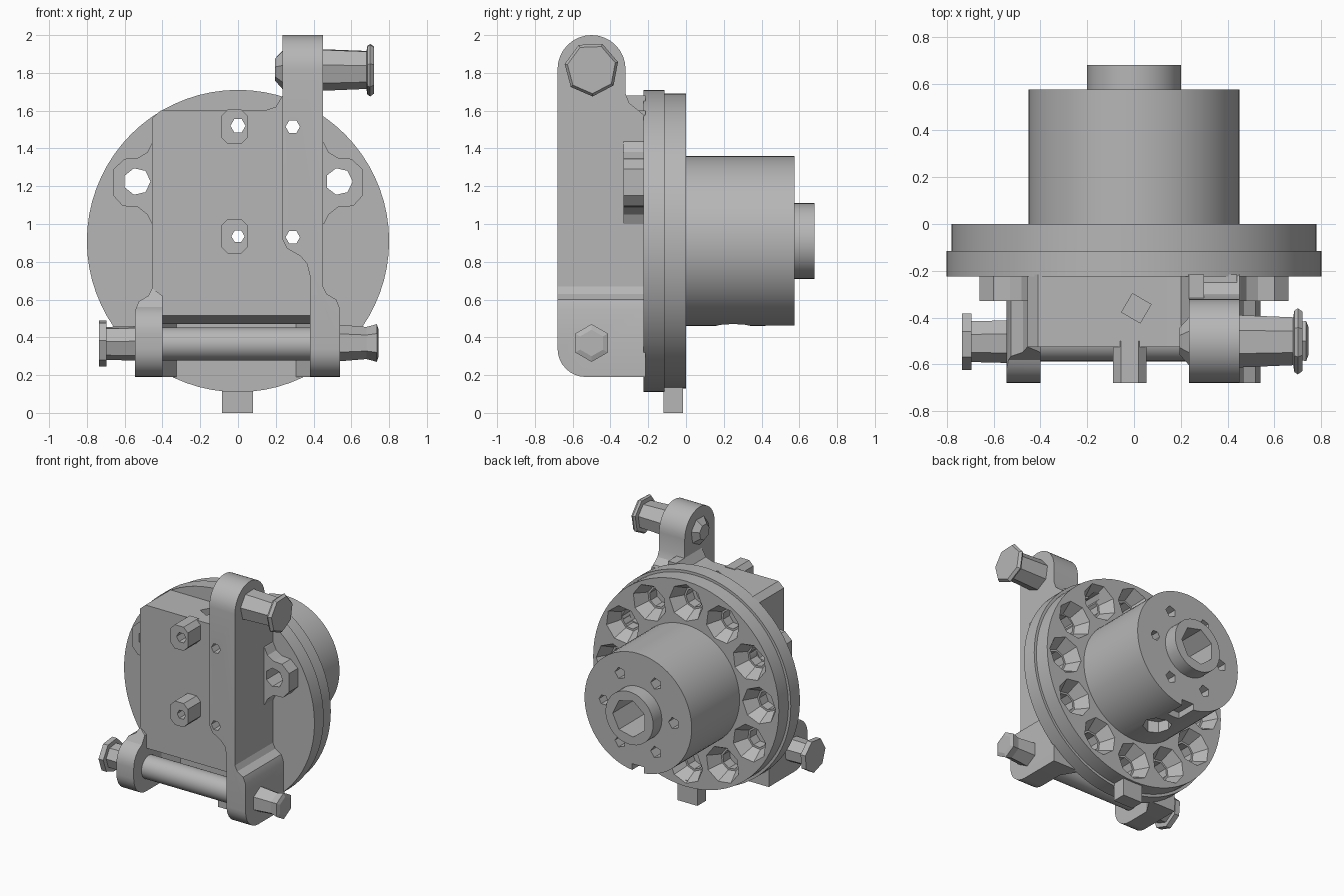
import bpy, bmesh
from math import sin, cos, pi, radians
from mathutils import Vector

old = bpy.data.objects.get("Cube")
if old:
    bpy.data.objects.remove(old, do_unlink=True)

grey = bpy.data.materials.new("plain grey")
grey.use_nodes = True
grey.diffuse_color = (0.47, 0.47, 0.47, 1)
grey.node_tree.nodes["Principled BSDF"].inputs["Base Color"].default_value = grey.diffuse_color

CZ = 0.91        # height of the wheel axis
PIN_Y = -0.5     # depth of both pin axes


def place(axis, u, v, w):
    """Point from in-plane coordinates u, v and distance w along the axis."""
    return Vector({"x": (w, u, v), "y": (u, w, v), "z": (u, v, w)}[axis])


def build(name, axis, rings):
    """Skin closed rings of (u, v) points stacked along an axis."""
    bm = bmesh.new()
    loops = [[bm.verts.new(place(axis, u, v, w)) for u, v in pts] for w, pts in rings]
    n = len(loops[0])
    for a, b in zip(loops, loops[1:]):
        for i in range(n):
            j = (i + 1) % n
            bm.faces.new((a[i], a[j], b[j], b[i]))
    bm.faces.new(loops[0])
    bm.faces.new(loops[-1])
    bmesh.ops.recalc_face_normals(bm, faces=bm.faces)
    mesh = bpy.data.meshes.new(name)
    bm.to_mesh(mesh)
    bm.free()
    mesh.materials.append(grey)
    obj = bpy.data.objects.new(name, mesh)
    bpy.context.collection.objects.link(obj)
    return obj


def prism(name, axis, pts, a, b):
    return build(name, axis, [(a, pts), (b, pts)])


def arc(u, v, r, a0, a1, n):
    return [(u + r * cos(radians(a0 + (a1 - a0) * i / n)),
             v + r * sin(radians(a0 + (a1 - a0) * i / n))) for i in range(n + 1)]


def lathe(name, axis, centre, sides, profile, turn=0):
    """Round or polygonal part from (position, radius) pairs."""
    return build(name, axis, [(w, arc(*centre, r, turn, turn + 360, sides)[:-1])
                              for w, r in profile])


def box(name, x0, x1, y0, y1, z0, z1):
    return prism(name, "z", [(x0, y0), (x1, y0), (x1, y1), (x0, y1)], z0, z1)


def cut(obj, cutters, operation="DIFFERENCE"):
    for c in cutters:
        c.hide_render = True
        mod = obj.modifiers.new("cut", "BOOLEAN")
        mod.operation, mod.solver, mod.object = operation, "EXACT", c
    done = bpy.data.meshes.new_from_object(
        obj.evaluated_get(bpy.context.evaluated_depsgraph_get()))
    obj.modifiers.clear()
    obj.data = done


def smooth(obj):
    bpy.ops.object.select_all(action="DESELECT")
    obj.select_set(True)
    bpy.context.view_layer.objects.active = obj
    bpy.ops.object.shade_smooth_by_angle(angle=radians(25))


helpers = []


def hole(centre, r, a, b, sides=6, axis="y", turn=0):
    h = lathe("hole_cutter", axis, centre, sides, [(a, r), (b, r)], turn)
    helpers.append(h)
    return h


# Holes that run through several parts
ear_holes = [hole((s * 0.535, 1.225), 0.072, -0.8, 0.1, 7) for s in (-1, 1)]
peg_holes = [hole((0, 1.52), 0.04, -0.8, 0.1), hole((0, 0.935), 0.035, -0.8, 0.7)]
arm_holes = [hole((0.29, 1.515), 0.038, -0.8, 0.1), hole((0.29, 0.93), 0.038, -0.8, 0.7)]

# Wheel flange with a ring of countersunk pockets
flange = lathe("wheel_flange", "y", (0, CZ), 72,
               [(-0.225, 0.8), (-0.115, 0.8), (-0.115, 0.78), (0, 0.78)])
pockets = []
for i in range(12):
    a = i * pi / 6
    pockets.append(lathe("pocket_cutter", "y", (0.615 * cos(a), CZ + 0.615 * sin(a)), 8,
                         [(-0.18, 0.07), (-0.1, 0.07), (-0.1, 0.085), (0.01, 0.145)],
                         i * 30))
helpers += pockets
cut(flange, pockets + ear_holes + peg_holes + arm_holes)
smooth(flange)

# Hub drum with bolt holes, a bottom notch and a radial opening
hub = lathe("hub_drum", "y", (0, CZ), 64, [(-0.05, 0.45), (0.575, 0.45)])
bolts = [hole((0.3 * cos(i * pi / 3), CZ + 0.3 * sin(i * pi / 3)), 0.045, 0.4, 0.6, 5)
         for i in range(1, 6)]
notch = box("notch_cutter", -0.05, 0.05, 0.42, 0.6, 0.4, 0.51)
helpers.append(notch)
socket = hole((0, CZ), 0.14, 0.36, 0.75, 7)
cut(hub, bolts + [notch, socket, hole((0, 0.25), 0.1, 0.4, 0.55, 8, "z"),
                  peg_holes[1], arm_holes[1]])
smooth(hub)

# Hub end collar
collar = lathe("hub_collar", "y", (0, CZ), 40, [(0.5, 0.2), (0.68, 0.2)])
cut(collar, [socket])
smooth(collar)

# Stop tab under the wheel
box("bottom_tab", -0.085, 0.08, -0.12, -0.015, 0, 0.17)

# Main housing block: front outline trimmed by a side outline
housing = prism("housing_block", "y",
                [(-0.455, 0.3), (-0.455, 1.56), (-0.41, 1.6), (0.14, 1.6), (0.2, 1.62),
                 (0.235, 1.68), (0.3, 1.68), (0.3, 1.6), (0.44, 1.6), (0.44, 0.3)],
                -0.525, -0.215)
side = prism("housing_trim", "x",
             [(-0.6, 1.8), (-0.6, 0.515), (-0.525, 0.515), (-0.4, 0.47), (-0.2, 0.47),
              (-0.2, 1.8)], -1, 1)
helpers.append(side)
cut(housing, [side], "INTERSECT")
cut(housing, peg_holes + arm_holes + [hole((0.01, -0.36), 0.065, 1.4, 1.7, 4, "z", 15)])

# Front pegs
for label, z, h in (("upper", 1.515, peg_holes[0]), ("lower", 0.935, peg_holes[1])):
    dx, dz, c = 0.072, 0.09, 0.035
    peg = prism(label + "_peg", "y",
                [(-0.018 + sx * u, z + sz * v) for sx, sz, u, v in
                 ((1, 1, dx, dz - c), (1, 1, dx - c, dz), (-1, 1, dx - c, dz),
                  (-1, 1, dx, dz - c), (-1, -1, dx, dz - c), (-1, -1, dx - c, dz),
                  (1, -1, dx - c, dz), (1, -1, dx, dz - c))], -0.68, -0.5)
    cut(peg, [h])

# Tall right arm: front outline trimmed by a rounded side outline
arm = prism("right_arm", "y",
            [(0.235, 2.1), (0.235, 0.92), (0.26, 0.87), (0.33, 0.83), (0.365, 0.79),
             (0.38, 0.73), (0.38, 0.1), (0.54, 0.1), (0.54, 0.55), (0.52, 0.6),
             (0.47, 0.63), (0.45, 0.67), (0.45, 2.1)], -0.8, -0.1)
side = prism("arm_trim", "x",
             arc(PIN_Y, 1.82, 0.18, 0, 180, 16) + arc(-0.53, 0.34, 0.15, 180, 270, 8)
             + [(-0.215, 0.19), (-0.215, 1.57), (-0.25, 1.6), (-0.3, 1.64), (-0.32, 1.69)],
             -1, 1)
helpers.append(side)
cut(arm, [side], "INTERSECT")
cut(arm, arm_holes)
smooth(arm)

# Short left lug
lug = prism("left_lug", "y",
            [(-0.4, 0.1), (-0.4, 0.62), (-0.455, 0.66), (-0.475, 0.62), (-0.525, 0.59),
             (-0.545, 0.54), (-0.545, 0.1)], -0.8, -0.1)
side = prism("lug_trim", "x",
             arc(-0.53, 0.34, 0.15, 270, 180, 8) + arc(-0.53, 0.42, 0.15, 180, 110, 6)
             + [(-0.525, 0.66), (-0.215, 0.66), (-0.215, 0.19)], -1, 1)
helpers.append(side)
cut(lug, [side], "INTERSECT")
smooth(lug)

# Gussets between the lugs and the wheel
for label, x, s in (("left", -0.41, 1), ("right", 0.39, -1)):
    prism(label + "_gusset", "z", [(x, -0.36), (x + s * 0.09, -0.215), (x, -0.215)],
          0.19, 0.48)

# Mounting ears on both sides of the housing
for label, s, h in (("left", -1, ear_holes[0]), ("right", 1, ear_holes[1])):
    ear = prism(label + "_ear", "y",
                [(s * x, z) for x, z in
                 ((0.44, 1.45), (0.455, 1.43), (0.48, 1.38), (0.53, 1.35), (0.6, 1.345),
                  (0.66, 1.29), (0.66, 1.15), (0.61, 1.095), (0.53, 1.09), (0.48, 1.05),
                  (0.455, 1.0), (0.44, 1.0))], -0.33, -0.215)
    cut(ear, [h])

# Lower cross rod with faceted ends
rod = lathe("cross_rod", "x", (PIN_Y, 0.365), 32, [(-0.42, 0.087), (0.4, 0.087)])
smooth(rod)
lathe("left_pin", "x", (PIN_Y, 0.37), 7,
      [(-0.5, 0.095), (-0.695, 0.09), (-0.695, 0.125), (-0.735, 0.125)], 20)
lathe("right_pin", "x", (PIN_Y, 0.37), 6,
      [(0.5, 0.1), (0.68, 0.085), (0.7, 0.09), (0.735, 0.1), (0.745, 0.07)], 30)

# Upper pin through the top of the arm
lathe("upper_pin", "x", (PIN_Y, 1.82), 7,
      [(0.195, 0.06), (0.235, 0.105), (0.44, 0.115), (0.68, 0.105), (0.685, 0.135),
       (0.7, 0.145), (0.72, 0.13)], 15)

# Remove the cutters
for h in helpers:
    bpy.data.objects.remove(h, do_unlink=True)
